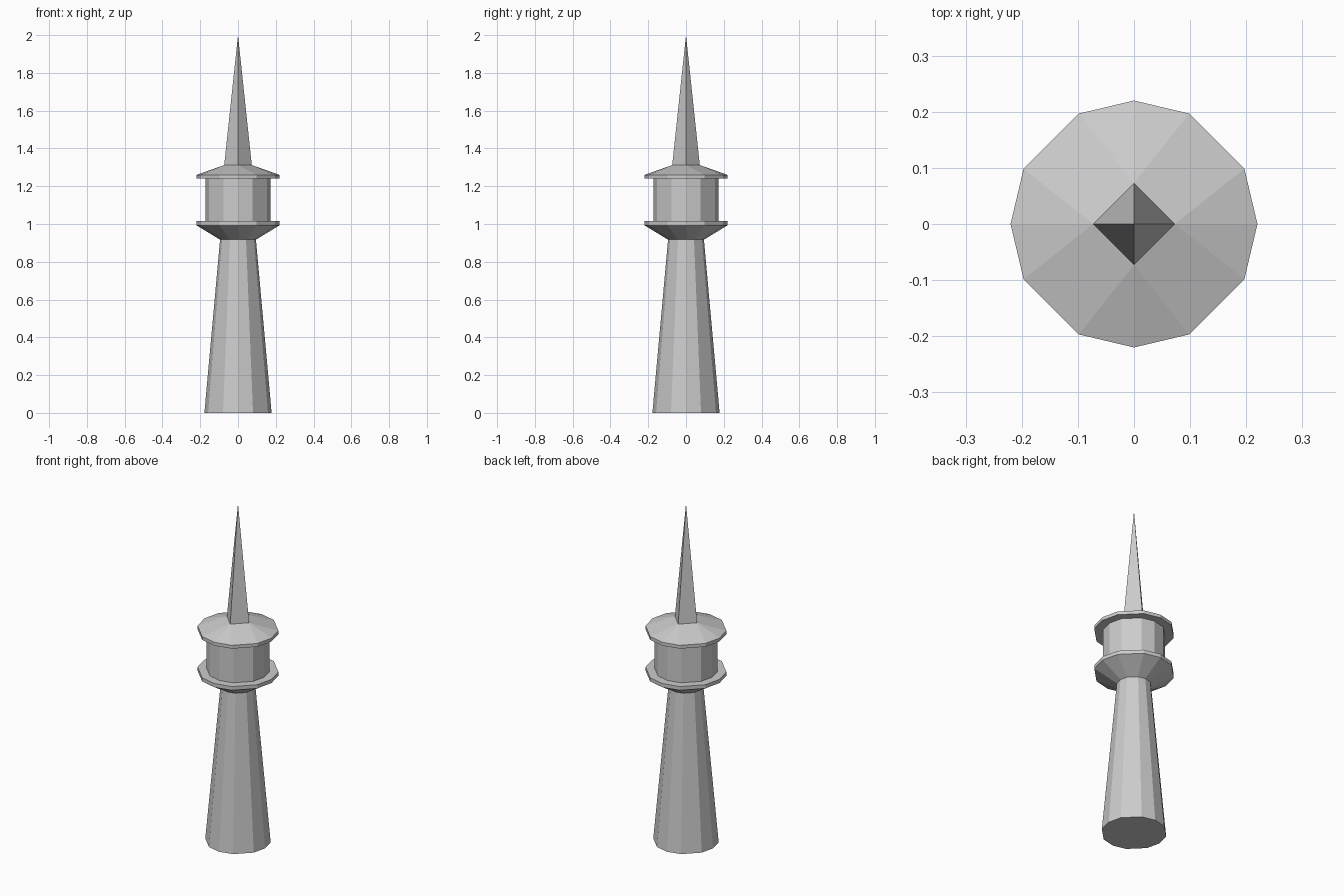
import bpy
import bmesh
from math import radians, sin, cos

cube = bpy.data.objects.get("Cube")
if cube:
    bpy.data.objects.remove(cube)

stone = bpy.data.materials.new("grey_stone")
stone.use_nodes = True
GREY = (0.6, 0.6, 0.6, 1)
stone.diffuse_color = GREY
stone.node_tree.nodes["Principled BSDF"].inputs["Base Color"].default_value = GREY

# Corner angles: a twelve-sided plan, and a square plan pointing along the axes
TWELVE = [q + a for q in (0, 90, 180, 270) for a in (0, 26.57, 63.43)]
SQUARE = [0, 90, 180, 270]
# The same twelve corners gathered onto the nearest corner of the square
GATHERED = [q + a for q in (0, 90, 180, 270) for a in (0, 0, 90)]


def loft(name, rings, cap_bottom=False):
    """Join rings of (radius, height, angles) into one flat-shaded part."""
    bm = bmesh.new()
    loops = [[bm.verts.new((r * cos(radians(a)), r * sin(radians(a)), z)) for a in angles]
             for r, z, angles in rings]
    for low, high in zip(loops, loops[1:]):
        n = len(low)
        for i in range(n):
            j = (i + 1) % n
            bm.faces.new((low[i], low[j], high[j], high[i]))
    if cap_bottom:
        bm.faces.new(loops[0][::-1])
    bmesh.ops.remove_doubles(bm, verts=bm.verts, dist=0.0005)
    mesh = bpy.data.meshes.new(name)
    bm.to_mesh(mesh)
    bm.free()
    mesh.materials.append(stone)
    obj = bpy.data.objects.new(name, mesh)
    bpy.context.collection.objects.link(obj)
    return obj


def twelve(*profile):
    return [(r, z, TWELVE) for r, z in profile]


# Tapered shaft
loft("tower_shaft", twelve((0.178, 0), (0.095, 0.917)), cap_bottom=True)
# Flared gallery with its rim and floor
loft("gallery", twelve((0.095, 0.917), (0.22, 0.993), (0.22, 1.015), (0.172, 1.015)))
# Upper chamber
loft("upper_chamber", twelve((0.172, 1.015), (0.172, 1.24)))
# Eaves and shallow roof closing to the square spire
loft("roof", twelve((0.172, 1.24), (0.22, 1.24), (0.22, 1.26)) + [(0.073, 1.312, GATHERED)])
# Needle spire
loft("spire", [(0.073, 1.312, SQUARE), (0, 2, SQUARE)])
